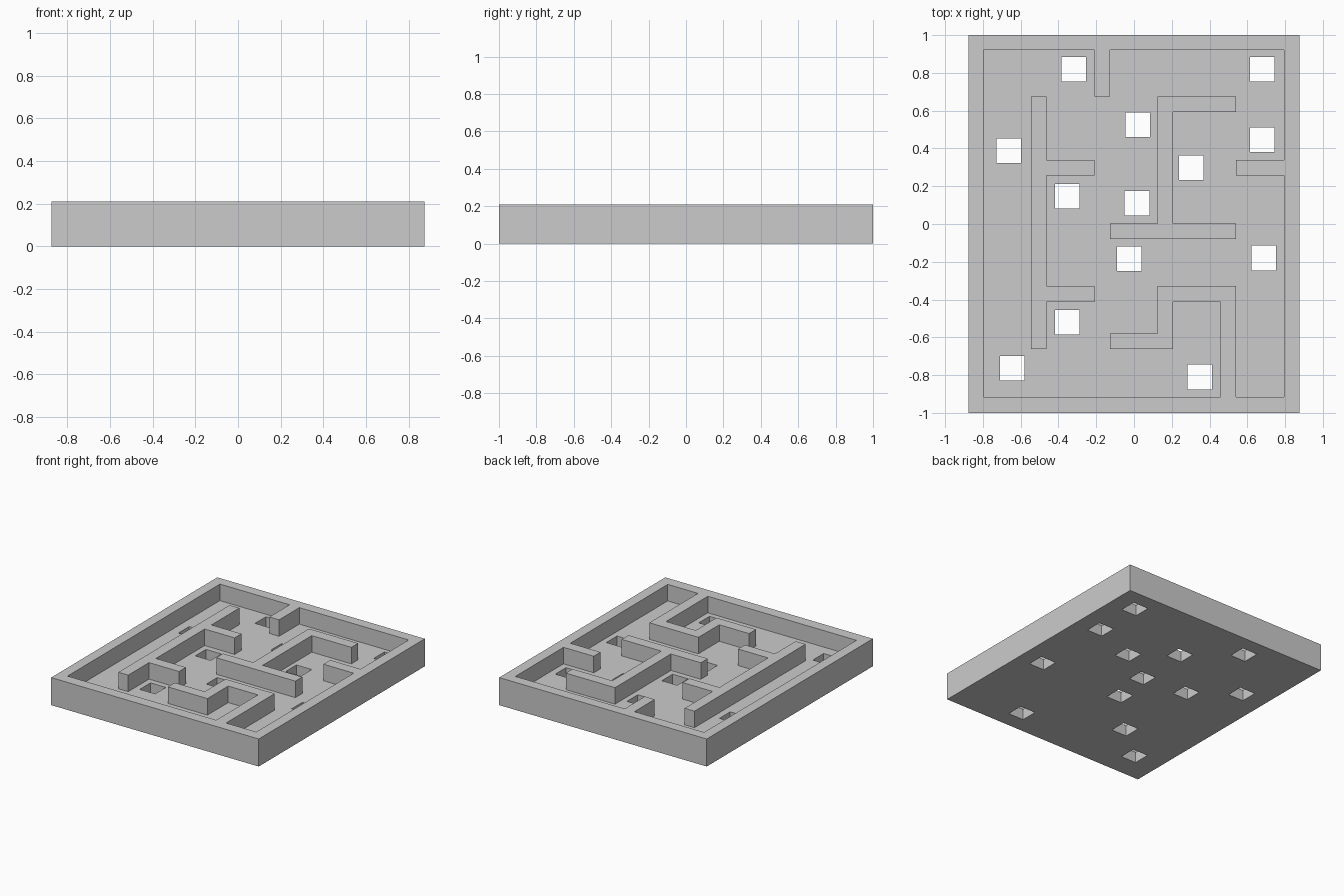
import bpy
import bmesh

cube = bpy.data.objects.get("Cube")
if cube:
    bpy.data.objects.remove(cube, do_unlink=True)

HEIGHT, FLOOR, HOLE = 0.21, 0.084, 0.13

grey = bpy.data.materials.new("plain_grey")
grey.use_nodes = True
grey.diffuse_color = (0.6, 0.6, 0.6, 1)
grey.node_tree.nodes["Principled BSDF"].inputs["Base Color"].default_value = (0.6, 0.6, 0.6, 1)


def add_prisms(name, outlines, z0, z1):
    """One object of straight prisms raised from flat outlines."""
    bm = bmesh.new()
    for outline in outlines:
        face = bm.faces.new([bm.verts.new((x, y, z0)) for x, y in outline])
        raised = bmesh.ops.extrude_face_region(bm, geom=[face], use_keep_orig=True)
        top = [v for v in raised["geom"] if isinstance(v, bmesh.types.BMVert)]
        bmesh.ops.translate(bm, verts=top, vec=(0, 0, z1 - z0))
    bmesh.ops.recalc_face_normals(bm, faces=bm.faces)
    mesh = bpy.data.meshes.new(name)
    bm.to_mesh(mesh)
    bm.free()
    mesh.materials.append(grey)
    obj = bpy.data.objects.new(name, mesh)
    bpy.context.collection.objects.link(obj)
    return obj


def rect(x0, x1, y0, y1):
    return [(x0, y0), (x1, y0), (x1, y1), (x0, y1)]


def cut(target, cutter):
    cutter.hide_render = True
    mod = target.modifiers.new("cut", "BOOLEAN")
    mod.operation, mod.solver, mod.object = "DIFFERENCE", "EXACT", cutter
    bpy.context.view_layer.objects.active = target
    bpy.ops.object.modifier_apply(modifier=mod.name)
    bpy.data.objects.remove(cutter, do_unlink=True)


# Shared wall lines
XL, XR, YB, YT = -0.797, 0.795, -0.915, 0.92
A0, A1 = -0.545, -0.462
B0, B1 = -0.209, -0.127
C0, C1 = 0.125, 0.206
D0, D1 = 0.457, 0.54
P0, P1 = 0.594, 0.676
Q0, Q1 = 0.258, 0.34
R0, R1 = -0.08, 0.003
S0, S1 = -0.412, -0.329
T0, T1 = -0.662, -0.579

# Tray block
tray = add_prisms("tray", [rect(-0.875, 0.875, -1, 1)], 0, HEIGHT)

# Cavity, leaving the rim and the walls joined to it
cavity = [
    (XL, YB), (D0, YB), (D0, S0), (C1, S0), (C1, T0), (B1, T0), (B1, T1),
    (C0, T1), (C0, S1), (D1, S1), (D1, YB), (XR, YB),
    (XR, Q0), (D1, Q0), (D1, Q1), (XR, Q1), (XR, YT),
    (B1, YT), (B1, P1), (B0, P1), (B0, YT), (XL, YT),
]
cut(tray, add_prisms("cavity_cutter", [cavity], FLOOR, HEIGHT + 0.1))

# Square drop holes through the floor
centres = [
    (-0.32, 0.82), (0.68, 0.82), (0.02, 0.525), (0.68, 0.445), (-0.663, 0.387),
    (0.304, 0.297), (-0.354, 0.148), (0.016, 0.111), (-0.026, -0.185),
    (0.688, -0.18), (-0.354, -0.52), (-0.645, -0.764), (0.349, -0.81),
]
h = HOLE / 2
holes = [rect(x - h, x + h, y - h, y + h) for x, y in centres]
cut(tray, add_prisms("hole_cutter", holes, -0.1, FLOOR + 0.05))

# Free-standing maze walls
add_prisms("left_wall", [[
    (A0, T0), (A1, T0), (A1, S0), (B0, S0), (B0, S1), (A1, S1),
    (A1, Q0), (B0, Q0), (B0, Q1), (A1, Q1), (A1, P1), (A0, P1),
]], FLOOR, HEIGHT)
add_prisms("middle_wall", [[
    (B1, R0), (D1, R0), (D1, R1), (C1, R1), (C1, P0),
    (D1, P0), (D1, P1), (C0, P1), (C0, R1), (B1, R1),
]], FLOOR, HEIGHT)
